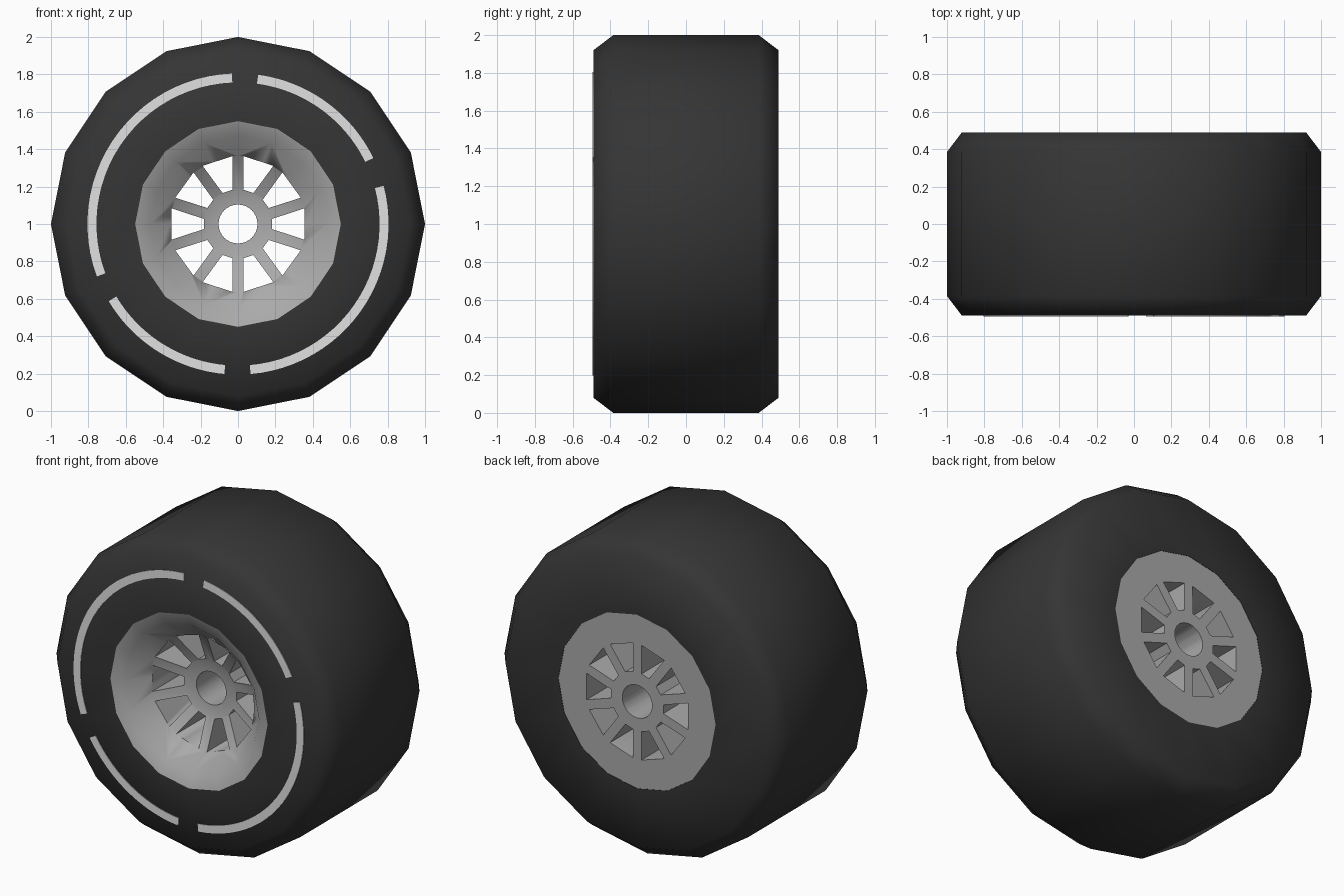
import bpy, bmesh
from math import sin, cos, radians, pi

if "Cube" in bpy.data.objects:
    bpy.data.objects.remove(bpy.data.objects["Cube"])

def material(name, v):
    m = bpy.data.materials.new(name)
    m.diffuse_color = (v, v, v, 1)
    m.use_nodes = True
    m.node_tree.nodes["Principled BSDF"].inputs["Base Color"].default_value = m.diffuse_color
    return m

RUBBER = material("dark_rubber", 0.035)
METAL = material("grey_metal", 0.40)
PAINT = material("white_paint", 0.75)

def finish(name, bm, mat=None):
    bmesh.ops.recalc_face_normals(bm, faces=bm.faces)
    me = bpy.data.meshes.new(name)
    bm.to_mesh(me)
    bm.free()
    ob = bpy.data.objects.new(name, me)
    bpy.context.collection.objects.link(ob)
    if mat:
        me.materials.append(mat)
    return ob

def lathe(name, profile, mat, n=16):
    """Closed (radius, y) profile turned round the wheel axle."""
    bm = bmesh.new()
    rings = []
    for i in range(n):
        a = 2 * pi * i / n
        rings.append([bm.verts.new((r * cos(a), y, 1 + r * sin(a))) for r, y in profile])
    k = len(profile)
    for i in range(n):
        p, q = rings[i], rings[(i + 1) % n]
        for j in range(k):
            bm.faces.new((p[j], p[(j + 1) % k], q[(j + 1) % k], q[j]))
    return finish(name, bm, mat)

def prism(bm, pts, y0, y1):
    """Extrude an (x, z) outline along y, around the axle."""
    f = [bm.verts.new((x, y0, 1 + z)) for x, z in pts]
    b = [bm.verts.new((x, y1, 1 + z)) for x, z in pts]
    bm.faces.new(f)
    bm.faces.new(b[::-1])
    for i in range(len(pts)):
        j = (i + 1) % len(pts)
        bm.faces.new((f[i], b[i], b[j], f[j]))

def polar(r, deg):
    return (r * cos(radians(deg)), r * sin(radians(deg)))

def smooth(ob, angle):
    bpy.ops.object.select_all(action='DESELECT')
    ob.select_set(True)
    bpy.context.view_layer.objects.active = ob
    bpy.ops.object.shade_smooth_by_angle(angle=radians(angle))

# Tyre with bevelled shoulders
tyre = lathe("tyre", [(0.55, -0.49), (0.92, -0.49), (1, -0.385),
                      (1, 0.385), (0.92, 0.49), (0.55, 0.49)], RUBBER)
smooth(tyre, 60)

# Rim: dished at the front, flat at the back
rim = lathe("rim", [(0.55, -0.49), (0.47, -0.46), (0.365, -0.35), (0.18, -0.275),
                    (0.08, -0.265), (0.08, 0.488), (0.55, 0.488)], METAL)

# Ten openings between the spokes, plus the axle bore
bm = bmesh.new()
for k in range(10):
    c = 36 * k
    pts = [polar(0.185, c - 8.5), polar(0.364, c - 13.3),
           polar(0.364, c + 13.3), polar(0.185, c + 8.5)]
    prism(bm, pts, -1, 1)
prism(bm, [polar(0.104, 11.25 * i) for i in range(32)], -1, 1)
cutter = finish("spoke_cutter", bm)
cutter.hide_render = True
cutter.hide_viewport = False
mod = rim.modifiers.new("openings", 'BOOLEAN')
mod.operation = 'DIFFERENCE'
mod.solver = 'EXACT'
mod.object = cutter
bpy.ops.object.select_all(action='DESELECT')
rim.select_set(True)
bpy.context.view_layer.objects.active = rim
bpy.ops.object.modifier_apply(modifier=mod.name)
bpy.data.objects.remove(cutter)
smooth(rim, 50)

# Four painted arcs on the front sidewall
bm = bmesh.new()
for a0, a1 in [(26, 82.3), (-85.2, 14.7), (210.8, 264.8), (92.3, 200.4)]:
    n = 24
    steps = [a0 + (a1 - a0) * i / n for i in range(n + 1)]
    for s, t in zip(steps, steps[1:]):
        prism(bm, [polar(0.757, s), polar(0.805, s), polar(0.805, t), polar(0.757, t)],
              -0.494, -0.488)
bmesh.ops.remove_doubles(bm, verts=bm.verts, dist=0.0001)
# drop the inner walls shared by neighbouring segments
seen = {}
for f in bm.faces:
    seen.setdefault(frozenset(f.verts), []).append(f)
inner = [f for fs in seen.values() if len(fs) > 1 for f in fs]
inner += [f for f in bm.faces if f not in inner and all(len(e.link_faces) > 2 for e in f.edges)]
bmesh.ops.delete(bm, geom=list(set(inner)), context='FACES_ONLY')
finish("sidewall_stripes", bm, PAINT)
